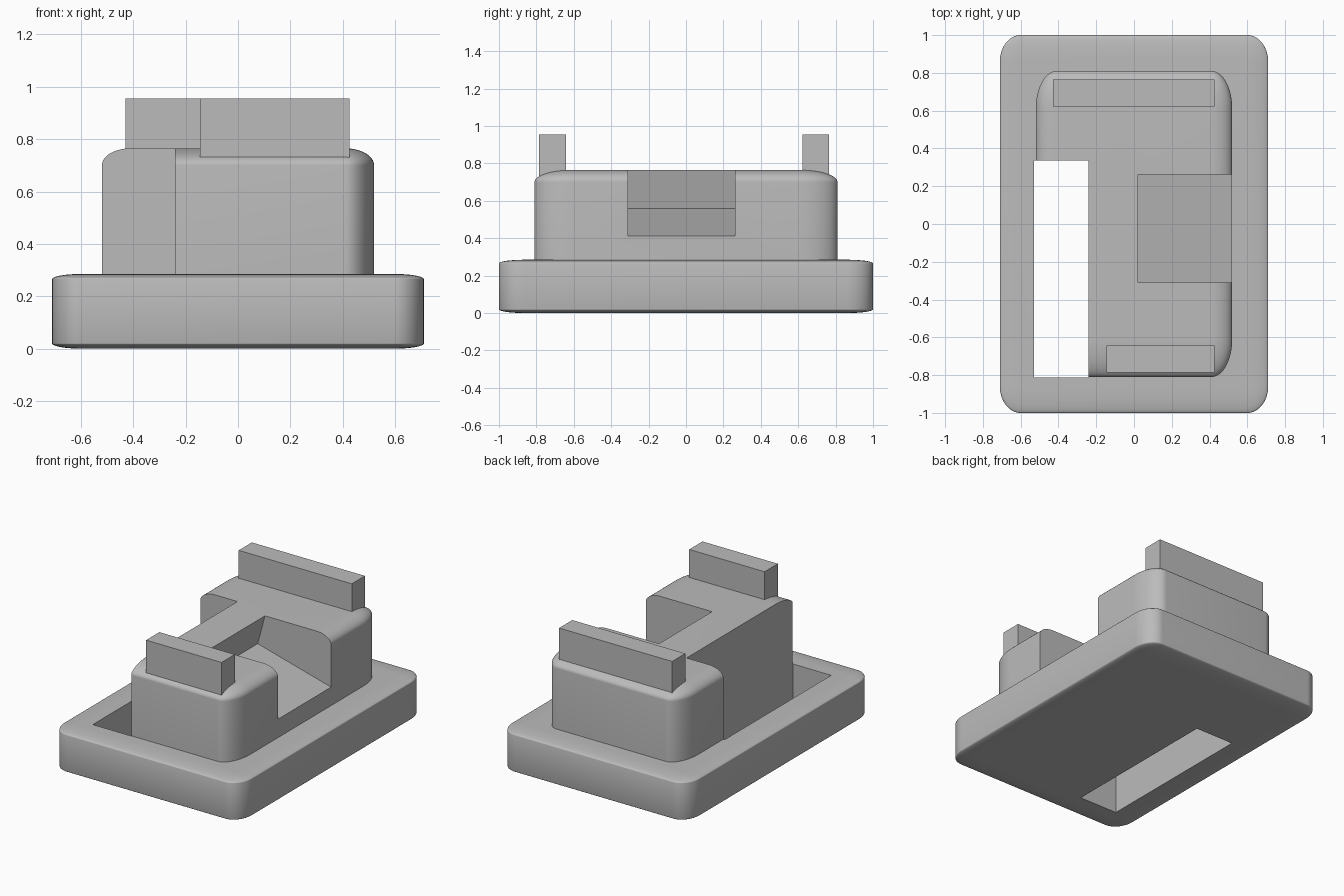
import bpy
import bmesh
import math
from mathutils import Matrix, Vector

cube = bpy.data.objects.get("Cube")
if cube:
    bpy.data.objects.remove(cube, do_unlink=True)

grey = bpy.data.materials.new("mid grey")
grey.use_nodes = True
grey.diffuse_color = (0.5, 0.5, 0.5, 1)
grey.node_tree.nodes["Principled BSDF"].inputs["Base Color"].default_value = (0.5, 0.5, 0.5, 1)


def box(name, low, high, radii=None, round_bottom=True):
    """Box between two corners, with optional rounding radii along x, y, z."""
    low, high = Vector(low), Vector(high)
    size, centre = high - low, (low + high) / 2
    unit = Vector(radii or (1, 1, 1))
    bm = bmesh.new()
    bmesh.ops.create_cube(bm, size=1)
    # Round in a stretched space so that the fillets become elliptical
    bmesh.ops.scale(bm, vec=[s / u for s, u in zip(size, unit)], verts=bm.verts)
    if radii:
        edges = [e for e in bm.edges
                 if round_bottom or max(v.co.z for v in e.verts) > 0]
        bmesh.ops.bevel(bm, geom=edges, offset=1, offset_type='OFFSET',
                        segments=16, profile=0.5, affect='EDGES')
    bmesh.ops.scale(bm, vec=unit, verts=bm.verts)
    bmesh.ops.translate(bm, vec=centre, verts=bm.verts)
    mesh = bpy.data.meshes.new(name)
    bm.to_mesh(mesh)
    bm.free()
    mesh.materials.append(grey)
    obj = bpy.data.objects.new(name, mesh)
    bpy.context.collection.objects.link(obj)
    return obj


def cut(obj, cutter):
    mod = obj.modifiers.new("cut", 'BOOLEAN')
    mod.operation = 'DIFFERENCE'
    mod.solver = 'EXACT'
    mod.object = cutter
    bpy.ops.object.select_all(action='DESELECT')
    bpy.context.view_layer.objects.active = obj
    obj.select_set(True)
    bpy.ops.object.modifier_apply(modifier=mod.name)


# Main bodies
base = box("base_plate", (-0.71, -1, 0), (0.71, 1, 0.285), (0.11, 0.14, 0.02))
block = box("upper_block", (-0.52, -0.81, 0.28), (0.52, 0.81, 0.765),
            (0.11, 0.2, 0.065), round_bottom=False)

# Slot through the plate and the block
slot = box("slot_cutter", (-0.53, -0.812, -0.2), (-0.24, 0.337, 1.2))
cut(base, slot)
cut(block, slot)

# Tilted side notch, hinged on its inner lower edge
notch = box("notch_cutter", (0, -0.31, 0), (0.9, 0.263, 0.7))
notch.data.transform(Matrix.Translation((-0.035, 0, 0.56))
                     @ Matrix.Rotation(math.radians(15), 4, 'Y'))
cut(block, notch)

for cutter in (slot, notch):
    bpy.data.objects.remove(cutter, do_unlink=True)

# Upright bars
box("front_bar", (-0.145, -0.785, 0.65), (0.425, -0.642, 0.955))
box("back_bar", (-0.43, 0.622, 0.65), (0.425, 0.764, 0.955))

# Smooth fillets, crisp cuts
for obj in (base, block):
    bpy.ops.object.select_all(action='DESELECT')
    bpy.context.view_layer.objects.active = obj
    obj.select_set(True)
    bpy.ops.object.shade_smooth_by_angle(angle=math.radians(40))
